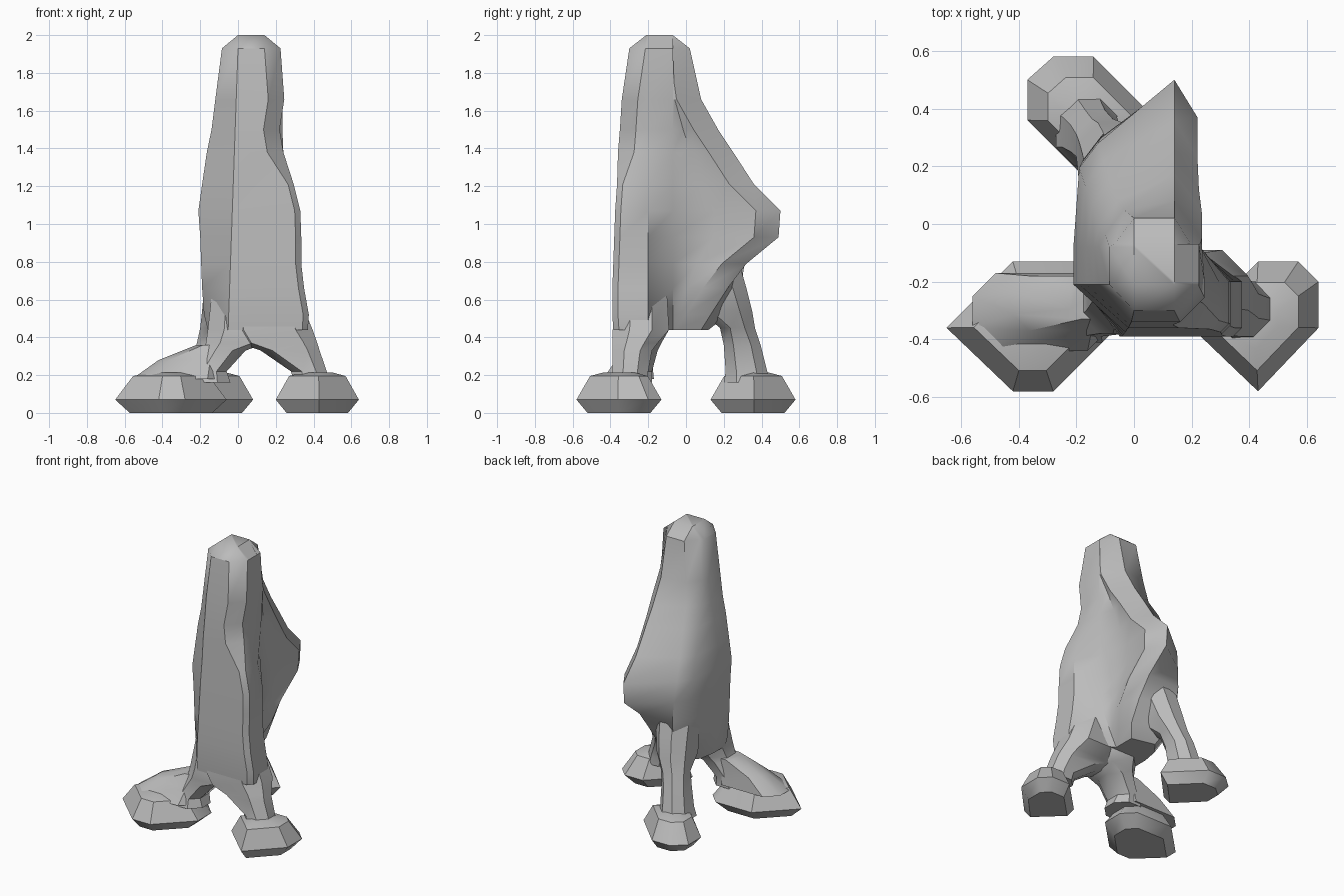
import bpy, bmesh, math

cube = bpy.data.objects.get("Cube")
if cube:
    bpy.data.objects.remove(cube)

grey = bpy.data.materials.new("plain_grey")
grey.use_nodes = True
colour = (0.5, 0.5, 0.5, 1)
grey.diffuse_color = colour
grey.node_tree.nodes["Principled BSDF"].inputs["Base Color"].default_value = colour


def loft(name, rings):
    """Skin a stack of equal-length rings and cap both ends."""
    bm = bmesh.new()
    loops = [[bm.verts.new(p) for p in ring] for ring in rings]
    for a, b in zip(loops, loops[1:]):
        for i in range(len(a)):
            j = (i + 1) % len(a)
            bm.faces.new((a[i], a[j], b[j], b[i]))
    bm.faces.new(loops[0])
    bm.faces.new(loops[-1])
    bmesh.ops.remove_doubles(bm, verts=bm.verts, dist=0.001)
    bmesh.ops.recalc_face_normals(bm, faces=bm.faces)
    mesh = bpy.data.meshes.new(name)
    bm.to_mesh(mesh)
    bm.free()
    mesh.materials.append(grey)
    obj = bpy.data.objects.new(name, mesh)
    bpy.context.collection.objects.link(obj)
    bpy.ops.object.select_all(action='DESELECT')
    obj.select_set(True)
    bpy.context.view_layer.objects.active = obj
    bpy.ops.object.shade_smooth_by_angle(angle=math.radians(38))
    return obj


def scaled(ring, factor, z):
    """Copy a ring, scaled about the middle of its bounds."""
    cx = (min(p[0] for p in ring) + max(p[0] for p in ring)) / 2
    cy = (min(p[1] for p in ring) + max(p[1] for p in ring)) / 2
    return [(cx + (p[0] - cx) * factor, cy + (p[1] - cy) * factor, z) for p in ring]


def body_ring(z, left, right, waist, front, back, back_left):
    """Section with a wide front, a narrower waist and a skewed back ridge."""
    bev = 0.085
    corner = bev if z > 1.3 else 0.03
    flare = 0.035 * (0.6 < z < 1.6)
    return [(x, y, z) for x, y in (
        (-0.035 * (1.93 - z), front), (right - corner, front),
        (right, front + corner), (right, -0.2),
        (waist + flare, -0.07),
        (waist, (back - 0.2) / 2), (waist + flare, back - 0.13),
        (min(0.14, waist), back), (left + bev, back_left),
        (left + 0.02, back_left - bev), (left, -0.08), (left, -0.21))]


def box_ring(z, x0, x1, y0, y1):
    """Rectangle with cut corners."""
    c = min(x1 - x0, y1 - y0) * 0.3
    return [(x0 + c, y0, z), (x1 - c, y0, z), (x1, y0 + c, z), (x1, y1 - c, z),
            (x1 - c, y1, z), (x0 + c, y1, z), (x0, y1 - c, z), (x0, y0 + c, z)]


# Body: tapering trunk with a hump on the back
sections = [
    (0.44, -0.16, 0.37, 0.09, -0.385, 0.08, 0.12),
    (0.52, -0.18, 0.375, 0.13, -0.39, 0.13, 0.22),
    (0.66, -0.19, 0.35, 0.16, -0.39, 0.22, 0.29),
    (0.79, -0.195, 0.335, 0.17, -0.385, 0.32, 0.31),
    (0.93, -0.20, 0.335, 0.18, -0.38, 0.49, 0.30),
    (1.07, -0.21, 0.33, 0.185, -0.375, 0.50, 0.28),
    (1.21, -0.19, 0.295, 0.185, -0.365, 0.36, 0.22),
    (1.38, -0.165, 0.24, 0.19, -0.36, 0.25, 0.15),
    (1.50, -0.14, 0.22, 0.20, -0.35, 0.17, 0.08),
    (1.66, -0.12, 0.245, 0.235, -0.34, 0.08, 0.05),
    (1.93, -0.085, 0.225, 0.225, -0.30, 0.02, 0.02)]
rings = [body_ring(*s) for s in sections]
# Square crown
rings.append([(min(max(x, 0), 0.14), min(max(y, -0.21), -0.07), 2) for x, y, z in rings[-1]])
loft("body", rings)

# Legs: each flows out of the body down into its foot
legs = {
    "front_left_leg": [(0.16, 0.30, 0.48, -0.41, -0.20), (0.22, 0.28, 0.47, -0.39, -0.20),
                       (0.33, 0.12, 0.432, -0.39, -0.18), (0.37, 0.0, 0.42, -0.388, -0.15),
                       (0.44, -0.06, 0.395, -0.388, -0.09), (0.62, -0.06, 0.32, -0.37, -0.10)],
    "front_right_leg": [(0.16, -0.28, -0.04, -0.41, -0.18), (0.22, -0.24, -0.06, -0.39, -0.18),
                        (0.33, -0.19, 0.04, -0.38, -0.15), (0.37, -0.17, 0.15, -0.38, -0.13),
                        (0.44, -0.16, 0.2, -0.38, -0.09), (0.62, -0.14, 0.2, -0.34, -0.08)],
    "back_leg": [(0.16, -0.27, -0.05, 0.20, 0.45), (0.22, -0.25, -0.06, 0.21, 0.43),
                 (0.36, -0.22, -0.05, 0.20, 0.395), (0.45, -0.20, -0.02, 0.18, 0.365),
                 (0.54, -0.19, 0.03, 0.07, 0.35), (0.66, -0.18, 0.06, 0.04, 0.32),
                 (0.80, -0.17, 0.08, 0.0, 0.28)],
    "front_right_instep": [(0.18, -0.56, -0.08, -0.44, -0.17), (0.28, -0.42, -0.09, -0.37, -0.18),
                           (0.36, -0.22, -0.10, -0.33, -0.18)],
}
for name, stack in legs.items():
    loft(name, [box_ring(*s) for s in stack])

# Feet: flat-bottomed domes with an angular outline
feet = {
    "front_left_foot": [(0.20, -0.36), (0.43, -0.58), (0.64, -0.36),
                        (0.64, -0.20), (0.57, -0.13), (0.43, -0.13)],
    "front_right_foot": [(-0.65, -0.36), (-0.42, -0.58), (-0.28, -0.58), (-0.06, -0.36),
                         (-0.06, -0.21), (-0.14, -0.13), (-0.42, -0.13)],
    "back_foot": [(-0.37, 0.36), (-0.14, 0.13), (0.08, 0.36),
                  (-0.14, 0.58), (-0.28, 0.58), (-0.37, 0.50)],
}
for name, outline in feet.items():
    rim = [(x, y, 0.07) for x, y in outline]
    loft(name, [scaled(rim, 0.74, 0), rim, scaled(rim, 0.68, 0.195), scaled(rim, 0.35, 0.215)])
